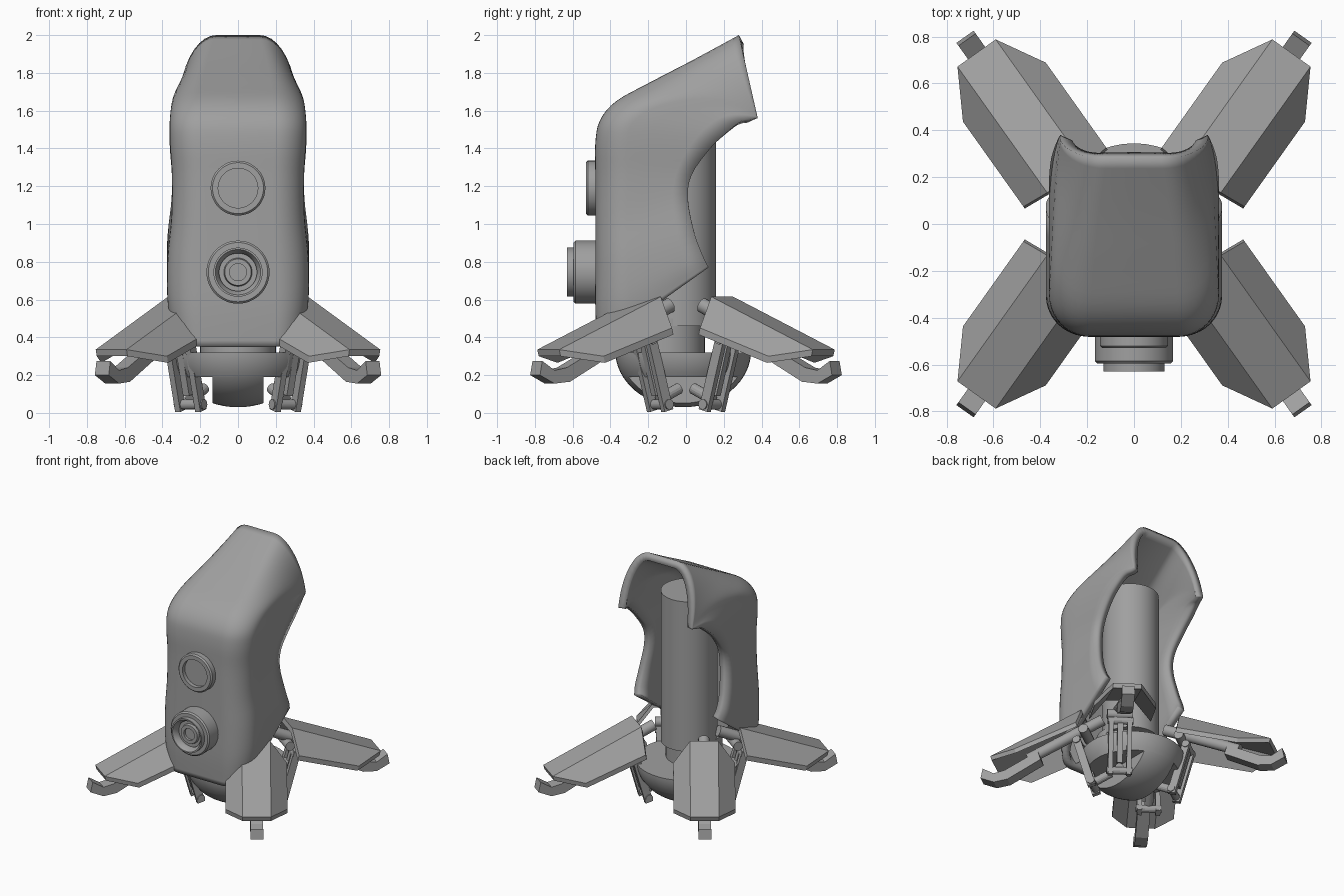
import bpy, bmesh, math
from mathutils import Vector, Matrix

if "Cube" in bpy.data.objects:
    bpy.data.objects.remove(bpy.data.objects["Cube"])

grey = bpy.data.materials.new("plain_grey")
grey.use_nodes = True
grey.diffuse_color = (0.35, 0.35, 0.35, 1)
grey.node_tree.nodes["Principled BSDF"].inputs["Base Color"].default_value = grey.diffuse_color


def finish(name, bm, smooth=True):
    bmesh.ops.recalc_face_normals(bm, faces=bm.faces)
    mesh = bpy.data.meshes.new(name)
    bm.to_mesh(mesh)
    bm.free()
    mesh.materials.append(grey)
    ob = bpy.data.objects.new(name, mesh)
    bpy.context.collection.objects.link(ob)
    if smooth:
        bpy.ops.object.select_all(action="DESELECT")
        ob.select_set(True)
        bpy.context.view_layer.objects.active = ob
        bpy.ops.object.shade_smooth_by_angle(angle=math.radians(35))
    return ob


def lathe(name, profile, matrix, steps=48):
    """Spin (radius, height) points about the local z axis."""
    bm = bmesh.new()
    vs = [bm.verts.new((r, 0, h)) for r, h in profile]
    es = [bm.edges.new(p) for p in zip(vs, vs[1:])]
    bmesh.ops.spin(bm, geom=vs + es, cent=(0, 0, 0), axis=(0, 0, 1),
                   angle=math.tau, steps=steps, use_merge=True)
    bmesh.ops.remove_doubles(bm, verts=bm.verts, dist=1e-5)
    bm.transform(matrix)
    return finish(name, bm)


def add_rod(bm, a, b, r, sides=16):
    a, b = Vector(a), Vector(b)
    rot = (b - a).to_track_quat("Z", "Y").to_matrix().to_4x4()
    bmesh.ops.create_cone(bm, cap_ends=True, segments=sides, radius1=r, radius2=r,
                          depth=(b - a).length,
                          matrix=Matrix.Translation((a + b) / 2) @ rot)


def add_plate(bm, outline, v, half):
    """Extrude a (u, z) outline across the leg."""
    sides = [[bm.verts.new((u, s, z)) for u, z in outline] for s in (v - half, v + half)]
    for ring in sides:
        bm.faces.new(ring)
    n = len(outline)
    for i in range(n):
        j = (i + 1) % n
        bm.faces.new((sides[0][i], sides[0][j], sides[1][j], sides[1][i]))


# Shell: U sections given as front y, z, rear y, z, half width, corner radii
stations = [
    (-.47, .35, .12, .77, .36, .17, .24), (-.48, .54, .09, .83, .375, .18, .2),
    (-.48, .77, .045, .95, .372, .18, .18), (-.48, 1.0, .01, 1.13, .352, .17, .17),
    (-.48, 1.25, .03, 1.26, .35, .17, .17), (-.48, 1.43, .12, 1.39, .36, .17, .17),
    (-.455, 1.55, .2, 1.47, .362, .17, .17), (-.37, 1.65, .27, 1.53, .355, .17, .2),
    (-.2, 1.745, .31, 1.552, .345, .17, .24), (.04, 1.87, .35, 1.555, .33, .18, .32),
    (.28, 2.0, .38, 1.56, .315, .2, .41)]


def spline(rows, sub):
    out = []
    for i in range(len(rows) - 1):
        p = [rows[max(0, min(len(rows) - 1, i + k))] for k in (-1, 0, 1, 2)]
        for k in range(sub):
            t = k / sub
            out.append([b + .5 * t * (c - a + t * (2 * a - 5 * b + 4 * c - d
                        + t * (3 * (b - c) + d - a))) for a, b, c, d in zip(*p)])
    return out + [rows[-1]]


bm = bmesh.new()
rows = []
for fy, fz, by, bz, w, rx, rs in spline(stations, 4):
    front, back = Vector((0, fy, fz)), Vector((0, by, bz))
    length = (back - front).length
    along = (back - front) / length
    half = [(w, rs + (length - rs) * k / 4) for k in range(4, 0, -1)]
    half += [(w - rx + rx * math.cos(a), rs - rs * math.sin(a))
             for a in (math.pi / 2 * k / 10 for k in range(11))]
    section = half + [(0, 0)] + [(-x, s) for x, s in reversed(half)]
    rows.append([bm.verts.new(front + along * s + Vector((x, 0, 0))) for x, s in section])
for r0, r1 in zip(rows, rows[1:]):
    for i in range(len(r0) - 1):
        bm.faces.new((r0[i], r0[i + 1], r1[i + 1], r1[i]))
bmesh.ops.recalc_face_normals(bm, faces=bm.faces)
bm.faces.ensure_lookup_table()
mid = min(bm.faces, key=lambda f: f.calc_center_median().y)
outward = mid.normal.y < 0
shell = finish("body_shell", bm)
solid = shell.modifiers.new("thickness", "SOLIDIFY")
solid.thickness = 0.055
solid.offset = -1 if outward else 1

# Core column and its neck
lathe("core_column", [(0, .46), (.2, .46), (.2, 1.62), (0, 1.62)],
      Matrix.Translation((0, -.04, 0)))
lathe("core_neck", [(0, .3), (.2, .3), (.2, .5), (0, .5)], Matrix.Translation((0, -.1, 0)))

# Round base: full band above, keel with flat sides below
def bowl_piece(name, cuts):
    bm = bmesh.new()
    bmesh.ops.create_uvsphere(bm, u_segments=48, v_segments=32, radius=1)
    bm.transform(Matrix.Translation((0, -.015, .33)) @ Matrix.Diagonal((.365, .36, .3, 1)))
    for co, no in cuts:
        res = bmesh.ops.bisect_plane(bm, geom=bm.verts[:] + bm.edges[:] + bm.faces[:],
                                     plane_co=co, plane_no=no, clear_outer=True)
        edges = [e for e in res["geom_cut"] if isinstance(e, bmesh.types.BMEdge)]
        bmesh.ops.holes_fill(bm, edges=edges)
    finish(name, bm)


bowl_piece("base_bowl", [((0, 0, .32), (0, 0, 1)), ((0, 0, .19), (0, 0, -1))])
bowl_piece("base_keel", [((0, 0, .2), (0, 0, 1)), ((.135, 0, 0), (1, 0, 0)),
                         ((-.135, 0, 0), (-1, 0, 0))])

# Round fittings on the front
def facing_front(z):
    return Matrix.Translation((0, -.46, z)) @ Matrix.Rotation(math.pi / 2, 4, "X")


lathe("upper_port", [(0, 0), (.145, 0), (.145, .06), (.135, .07), (.105, .07),
                     (.105, .04), (0, .04)], facing_front(1.19))
lathe("lower_lens", [(0, 0), (.167, 0), (.167, .125), (.157, .135), (.13, .135), (.13, .17),
                     (.12, .17), (.1, .14), (.1, .12), (.075, .12), (.07, .14), (.045, .14),
                     (.045, .12), (0, .12)], facing_front(.745))

# Legs: local u runs outward, v across; mirrored into all four corners
AXIS = math.atan2(.815, .58)
BASE = Matrix.Translation((.295, .2, 0)) @ Matrix.Rotation(AXIS, 4, "Z")


def build_cover(bm):
    half = [(-.01, .1, .615), (.65, .1, .335), (.65, .105, .33), (.445, .217, .3), (0, .217, .45)]
    left, right = [[bm.verts.new((u, s * v, z)) for u, v, z in half] for s in (1, -1)]
    bm.faces.new((left[0], right[0], right[1], left[1]))
    for q in (left, right):
        bm.faces.new((q[0], q[1], q[3], q[4]))
    bm.verts.remove(left[2])
    bm.verts.remove(right[2])
    bmesh.ops.recalc_face_normals(bm, faces=bm.faces)
    if sum(f.normal.z for f in bm.faces) < 0:
        bmesh.ops.reverse_faces(bm, faces=bm.faces)
    ext = bmesh.ops.extrude_face_region(bm, geom=bm.faces[:], use_keep_orig=True)
    low = [g for g in ext["geom"] if isinstance(g, bmesh.types.BMVert)]
    bmesh.ops.translate(bm, verts=low, vec=(-.01, 0, -.035))


def build_foot(bm):
    add_plate(bm, [(.32, .36), (.56, .24), (.64, .225), (.72, .275), (.735, .2),
                   (.64, .155), (.54, .165), (.3, .29)], 0, .045)


def build_struts(bm):
    for v in (-.065, .065):
        add_plate(bm, [(-.105, .02), (-.05, .005), (.06, .4), (.01, .42)], v, .017)
    add_plate(bm, [(-.07, .1), (-.035, .09), (.05, .4), (.015, .41)], 0, .02)
    for u, z in ((-.075, .045), (.03, .39)):
        add_rod(bm, (u, -.09, z), (u, .09, z), .027)
    add_rod(bm, (-.07, 0, .07), (-.2, 0, .13), .03)


def build_arm(bm):
    add_rod(bm, (-.14, 0, .57), (.4, 0, .33), .04)
    add_rod(bm, (-.02, -.09, .47), (-.02, .09, .47), .035)


for sx, sy, corner in ((1, 1, "back_left"), (-1, 1, "back_right"),
                       (1, -1, "front_left"), (-1, -1, "front_right")):
    for part, build in (("leg_cover", build_cover), ("foot_hook", build_foot),
                        ("leg_struts", build_struts), ("leg_arm", build_arm)):
        bm = bmesh.new()
        build(bm)
        bm.transform(Matrix.Diagonal((sx, sy, 1, 1)) @ BASE)
        finish(corner + "_" + part, bm, part == "leg_arm")
